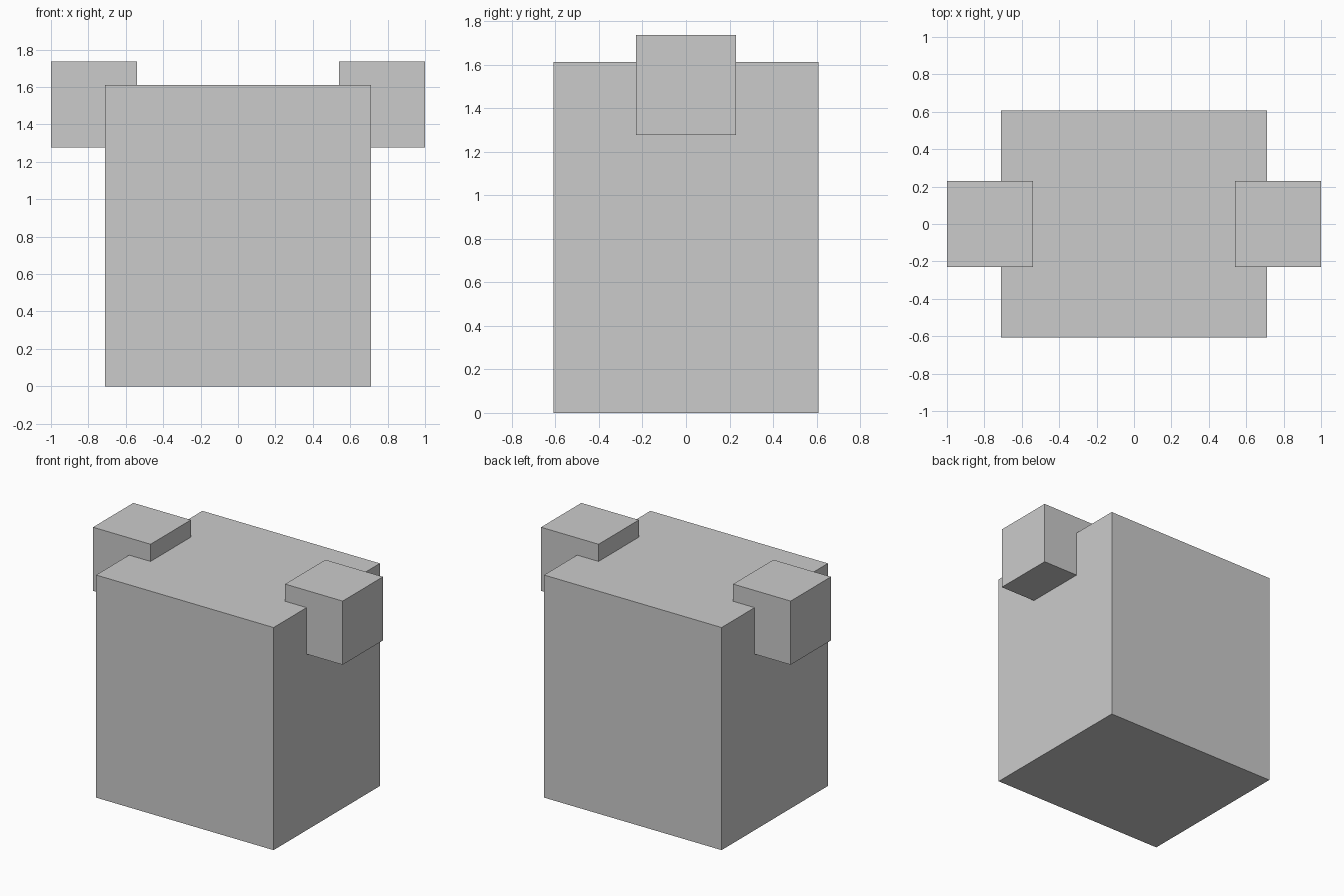
import bpy

if "Cube" in bpy.data.objects:
    bpy.data.objects.remove(bpy.data.objects["Cube"])


def box(name, centre, size):
    """Add a box with its size baked into the mesh."""
    bpy.ops.mesh.primitive_cube_add(size=1, location=centre)
    obj = bpy.context.object
    obj.name = name
    obj.scale = size
    bpy.ops.object.transform_apply(location=False, rotation=False, scale=True)
    return obj


# Main block
BODY_HEIGHT = 1.612
box("body", (0, 0, BODY_HEIGHT / 2), (1.422, 1.216, BODY_HEIGHT))

# Cubes sunk into the upper side edges
CUBE = 0.461
for side, label in ((-1, "left"), (1, "right")):
    box(f"{label}_side_cube", (side * (1 - CUBE / 2), 0, 1.506), (CUBE, CUBE, CUBE))
